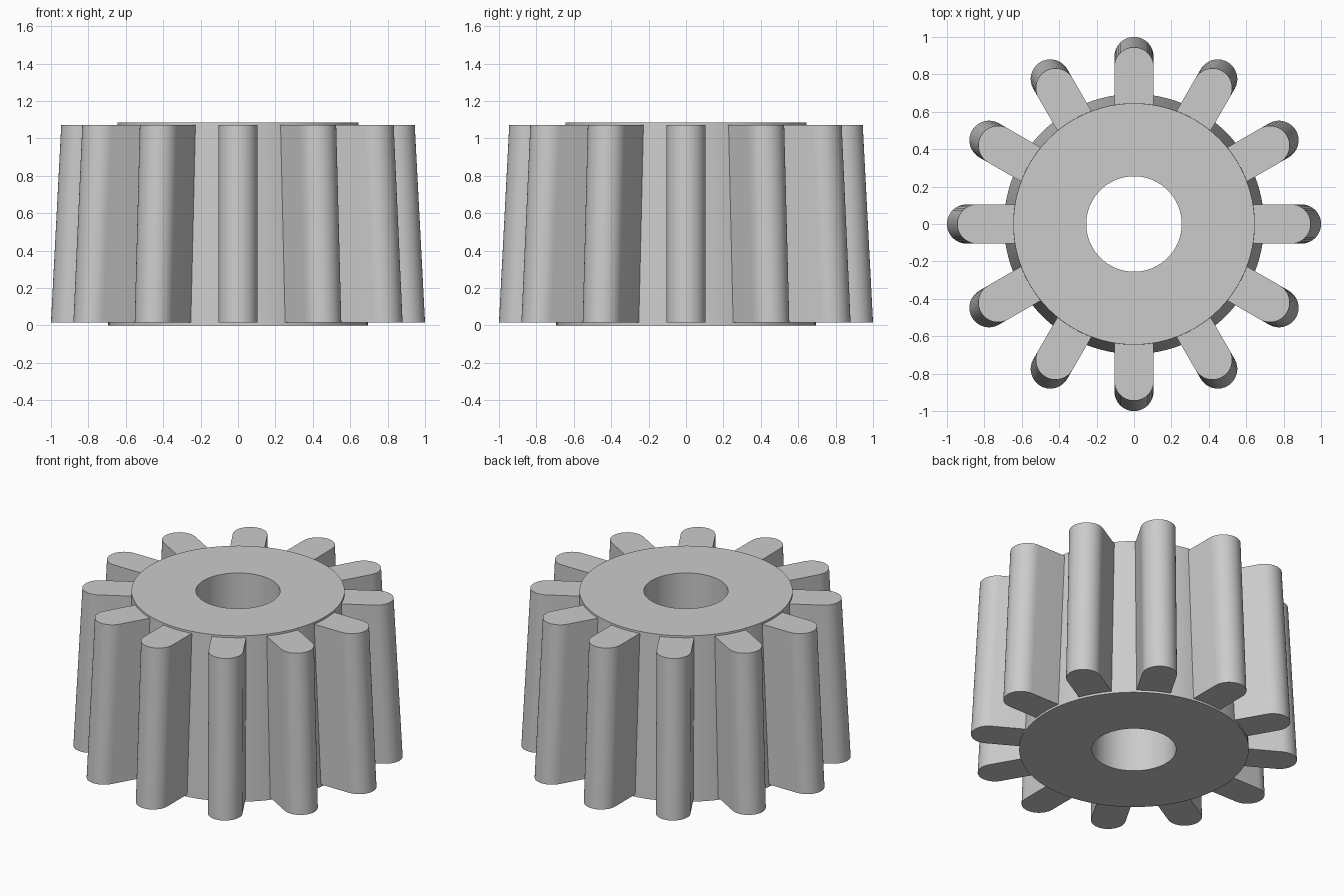
import bpy
import bmesh
import math
from mathutils import Matrix

HEIGHT = 1.085
HUB_BOTTOM, HUB_TOP, BORE = 0.695, 0.645, 0.255
TIP_BOTTOM, TIP_TOP = 1.0, 0.945
TOOTH_Z = (0.015, 1.072)
HALF_WIDTH = 0.105
TEETH = 12
SIDES = 96

cube = bpy.data.objects.get("Cube")
if cube:
    bpy.data.objects.remove(cube, do_unlink=True)

# One plain grey material
grey = bpy.data.materials.new("plain_grey")
grey.use_nodes = True
grey.diffuse_color = (0.6, 0.6, 0.6, 1)
grey.node_tree.nodes["Principled BSDF"].inputs["Base Color"].default_value = grey.diffuse_color


def finish(bm, name):
    """Turn a bmesh into a smooth shaded object with sharp edges kept."""
    bmesh.ops.recalc_face_normals(bm, faces=bm.faces)
    mesh = bpy.data.meshes.new(name)
    bm.to_mesh(mesh)
    bm.free()
    mesh.materials.append(grey)
    obj = bpy.data.objects.new(name, mesh)
    bpy.context.collection.objects.link(obj)
    bpy.ops.object.select_all(action="DESELECT")
    obj.select_set(True)
    bpy.context.view_layer.objects.active = obj
    bpy.ops.object.shade_smooth_by_angle(angle=math.radians(30))
    return obj


def bridge(bm, loop_a, loop_b):
    """Join two closed loops of vertices with quads."""
    n = len(loop_a)
    for i in range(n):
        j = (i + 1) % n
        bm.faces.new((loop_a[i], loop_a[j], loop_b[j], loop_b[i]))


# Tapered hub with a straight bore
bm = bmesh.new()
profile = [(BORE, 0), (HUB_BOTTOM, 0), (HUB_TOP, HEIGHT), (BORE, HEIGHT)]
angles = [math.tau * i / SIDES for i in range(SIDES)]
rings = [[bm.verts.new((r * math.cos(a), r * math.sin(a), z)) for a in angles]
         for r, z in profile]
for k, ring in enumerate(rings):
    bridge(bm, ring, rings[(k + 1) % len(rings)])
finish(bm, "hub")


# Round-tipped teeth that lean inwards, rooted inside the hub
def tooth_outline(bm, tip, z):
    steps = 20
    centre = tip - HALF_WIDTH
    points = [(0.5, -HALF_WIDTH)]
    for i in range(steps + 1):
        a = math.pi * (i / steps - 0.5)
        points.append((centre + HALF_WIDTH * math.cos(a), HALF_WIDTH * math.sin(a)))
    points.append((0.5, HALF_WIDTH))
    return [bm.verts.new((x, y, z)) for x, y in points]


for t in range(TEETH):
    bm = bmesh.new()
    low = tooth_outline(bm, TIP_BOTTOM, TOOTH_Z[0])
    high = tooth_outline(bm, TIP_TOP, TOOTH_Z[1])
    bridge(bm, low, high)
    bm.faces.new(low[::-1])
    bm.faces.new(high)
    bm.transform(Matrix.Rotation(math.tau * t / TEETH, 4, "Z"))
    finish(bm, f"tooth_{t + 1}")
